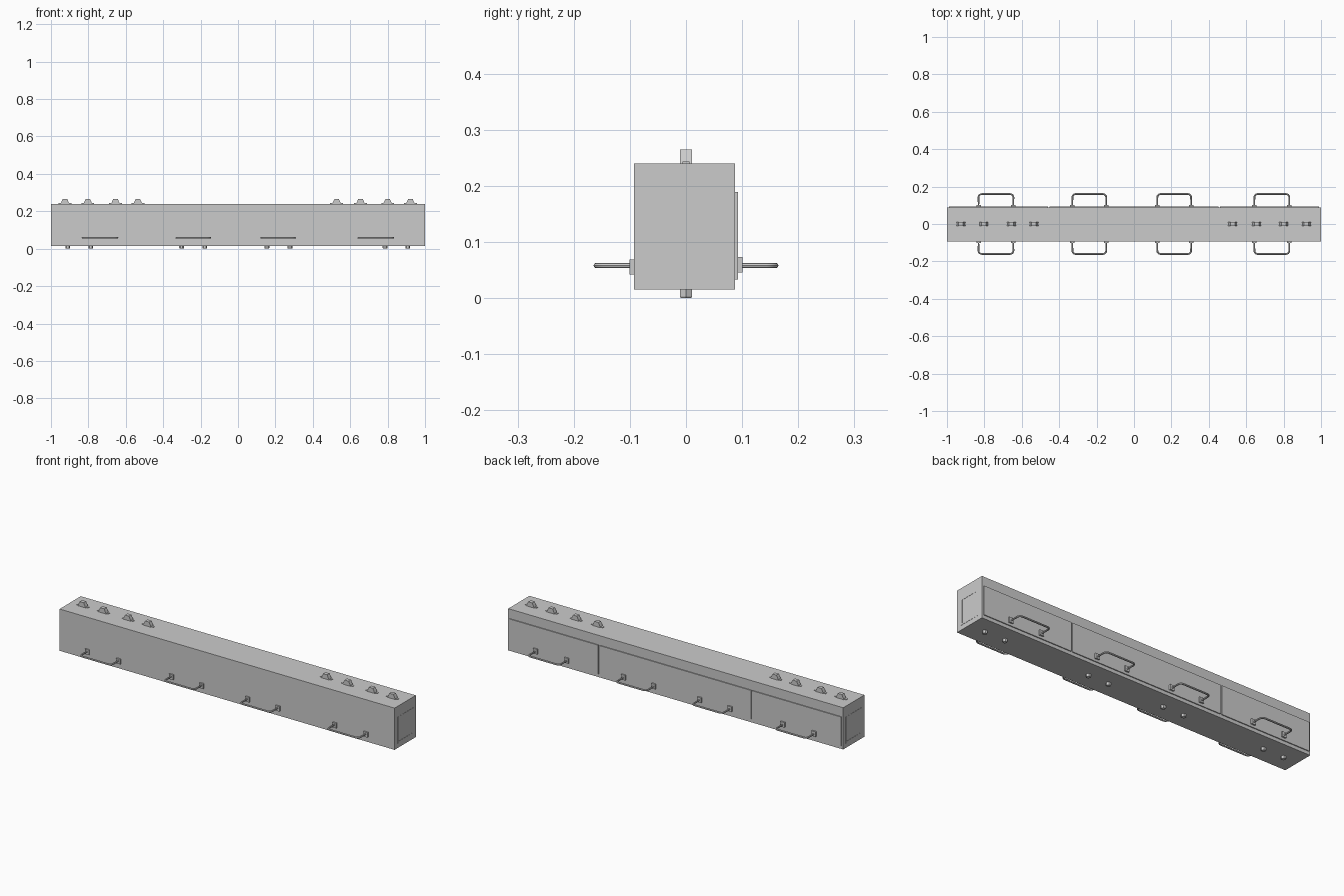
import bpy, bmesh, math
from mathutils import Matrix

if "Cube" in bpy.data.objects:
    bpy.data.objects.remove(bpy.data.objects["Cube"])


def finish(name, bm, smooth=False):
    bmesh.ops.recalc_face_normals(bm, faces=bm.faces)
    me = bpy.data.meshes.new(name)
    bm.to_mesh(me)
    bm.free()
    ob = bpy.data.objects.new(name, me)
    bpy.context.collection.objects.link(ob)
    return ob


def box(name, x, y, z):
    bm = bmesh.new()
    bmesh.ops.create_cube(bm, size=1)
    for v in bm.verts:
        v.co = [a + (b - a) * (c + 0.5) for (a, b), c in zip((x, y, z), v.co)]
    return finish(name, bm)


def prism(name, pts, y0, y1, x=0, z=0):
    """Extrude an XZ profile along y."""
    bm = bmesh.new()
    f = bm.faces.new([bm.verts.new((x + px, y0, z + pz)) for px, pz in pts])
    r = bmesh.ops.extrude_face_region(bm, geom=[f])
    for g in r["geom"]:
        if isinstance(g, bmesh.types.BMVert):
            g.co.y = y1
    return finish(name, bm)


# Main beam
BACK, FRONT, TOP, BOT = 0.0875, -0.093, 0.24, 0.015
box("body", (-0.999, 0.999), (FRONT, BACK), (BOT, TOP))

# Rectangular frames on both ends
for s in (-1, 1):
    side = "right" if s > 0 else "left"
    xs = (min(s * 0.998, s), max(s * 0.998, s))
    for a in (-1, 1):
        box(f"end_frame_post_{side}", xs, sorted((a * 0.055, a * 0.066)), (0.04, 0.182))
    for z in ((0.04, 0.049), (0.173, 0.182)):
        box(f"end_frame_rail_{side}", xs, (-0.055, 0.055), z)

# Three cover panels on the back
for x in ((-0.99, -0.459), (-0.451, 0.451), (0.459, 0.99)):
    box("back_panel", x, (BACK, 0.0925), (0.033, 0.189))


def handle(cx, half, s):
    """Closed rounded loop with its inner bar against the wall, plus two mounting plates."""
    wall = 0.0885
    out, r, z = 0.160, 0.017, 0.058
    h = half - 0.0048
    pts = []
    for sx, sy, a0 in ((1, 1, 0), (-1, 1, 90)):
        for i in range(5):
            a = math.radians(a0 + i * 22.5)
            pts.append((cx + sx * (h - r) + r * math.cos(a), out - r + r * math.sin(a)))
    pts += [(cx - h, wall), (cx + h, wall)]
    cu = bpy.data.curves.new("carry_handle", "CURVE")
    cu.dimensions = "3D"
    cu.bevel_depth = 0.0048
    cu.bevel_resolution = 2
    sp = cu.splines.new("POLY")
    sp.points.add(len(pts) - 1)
    for p, (x, y) in zip(sp.points, pts):
        p.co = (x, s * y, z, 1)
    sp.use_cyclic_u = True
    ob = bpy.data.objects.new("carry_handle", cu)
    bpy.context.collection.objects.link(ob)
    bpy.ops.object.select_all(action="DESELECT")
    ob.select_set(True)
    bpy.context.view_layer.objects.active = ob
    bpy.ops.object.convert(target="MESH")
    bpy.ops.object.shade_smooth_by_angle()
    zc = 0.0555 if s < 0 else 0.0595
    base = 0.092
    for e in (-1, 1):
        px = cx + e * h
        box("handle_plate", (px - 0.012, px + 0.012),
            sorted((s * base, s * 0.101)), (zc - 0.0135, zc + 0.0135))


for cx, half in ((-0.738, 0.098), (-0.239, 0.095), (0.215, 0.095), (0.737, 0.098)):
    for s in (-1, 1):
        handle(cx, half, s)

# Lifting lugs on top: tapered block on a thin base strip
for x in (-0.925, -0.803, -0.655, -0.535, 0.527, 0.655, 0.80, 0.922):
    prism("lug", [(-0.024, -0.001), (0.024, -0.001), (0.020, 0.008), (0.012, 0.025),
                  (-0.012, 0.025), (-0.020, 0.008)], -0.0105, 0.0105, x, TOP)
    box("lug_base", (x - 0.034, x + 0.034), (-0.006, 0.006), (TOP - 0.001, TOP + 0.003))

# Hexagonal feet underneath
for x in (-0.91, -0.788, -0.302, -0.178, 0.155, 0.278, 0.786, 0.908):
    bm = bmesh.new()
    for r1, r2, z0, z1 in ((0.0105, 0.0125, 0.0, 0.003), (0.0125, 0.0125, 0.003, 0.016)):
        bmesh.ops.create_cone(bm, cap_ends=True, segments=6, radius1=r1, radius2=r2,
                              depth=z1 - z0,
                              matrix=Matrix.Translation((x, 0, (z0 + z1) / 2))
                              @ Matrix.Rotation(math.pi / 6 * 3, 4, "Z"))
    finish("foot", bm)
